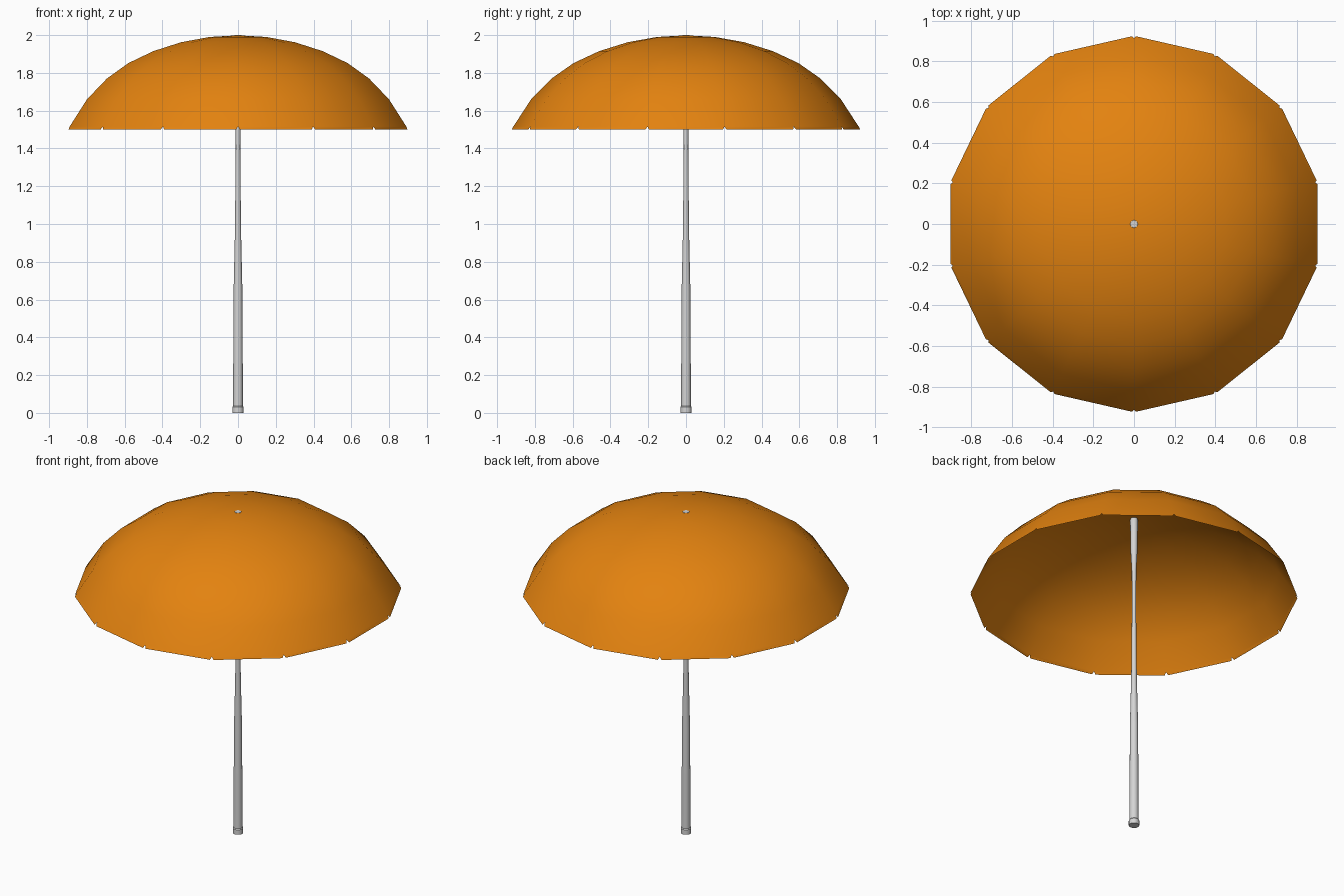
import bpy, bmesh, math
from mathutils import Vector

if "Cube" in bpy.data.objects:
    bpy.data.objects.remove(bpy.data.objects["Cube"])


def material(name, rgb):
    m = bpy.data.materials.new(name)
    m.diffuse_color = (*rgb, 1)
    m.use_nodes = True
    m.node_tree.nodes["Principled BSDF"].inputs["Base Color"].default_value = m.diffuse_color
    return m


def finish(bm, name, mat, angle):
    me = bpy.data.meshes.new(name)
    bm.normal_update()
    bm.to_mesh(me)
    bm.free()
    me.materials.append(mat)
    ob = bpy.data.objects.new(name, me)
    bpy.context.collection.objects.link(ob)
    bpy.ops.object.select_all(action='DESELECT')
    ob.select_set(True)
    bpy.context.view_layer.objects.active = ob
    bpy.ops.object.shade_smooth_by_angle(angle=math.radians(angle))
    return ob


def lathe(bm, profile, n):
    """Rings of vertices joined by quads, from the first profile point to the last."""
    rings = []
    for r, z in profile:
        rings.append([bm.verts.new((r * math.cos(a), r * math.sin(a), z))
                      for a in (math.pi / 2 + 2 * math.pi * i / n for i in range(n))])
    for low, high in zip(rings, rings[1:]):
        for i in range(n):
            j = (i + 1) % n
            bm.faces.new((low[i], low[j], high[j], high[i]))
    return rings


orange = material("orange fabric", (0.77, 0.225, 0.005))
grey = material("light grey metal", (0.66, 0.66, 0.66))

# canopy: fourteen-sided dome
SIDES = 14
bm = bmesh.new()
rings = lathe(bm, [(0.914, 1.516), (0.82, 1.66), (0.712, 1.77), (0.595, 1.852),
                   (0.46, 1.915), (0.31, 1.962), (0.155, 1.99)], SIDES)
apex = bm.verts.new((0, 0, 1.999))
for i in range(SIDES):
    bm.faces.new((rings[-1][i], rings[-1][(i + 1) % SIDES], apex))

# hem: one flap per side, leaving a small notch at every rib
rim = [Vector((0.925 * math.cos(a), 0.925 * math.sin(a), 1.5))
       for a in (math.pi / 2 + 2 * math.pi * i / SIDES for i in range(SIDES))]
for i in range(SIDES):
    j = (i + 1) % SIDES
    a = bm.verts.new(rim[i].lerp(rim[j], 0.025))
    b = bm.verts.new(rim[j].lerp(rim[i], 0.025))
    bm.faces.new((a, b, rings[0][j], rings[0][i]))
finish(bm, "canopy", orange, 60)

# pole: wide lower tube tapering to a thin upper tube, wider again under the top
bm = bmesh.new()
rings = lathe(bm, [(0.026, 0.03), (0.025, 0.3), (0.023, 0.66), (0.016, 0.97),
                   (0.012, 1.4), (0.013, 1.66), (0.02, 1.8), (0.022, 1.99),
                   (0.018, 2.0)], 16)
bm.faces.new(rings[-1])
finish(bm, "pole", grey, 40)

# foot cap
bm = bmesh.new()
rings = lathe(bm, [(0.03, 0.0), (0.03, 0.03), (0.025, 0.037)], 16)
bm.faces.new(rings[0][::-1])
bm.faces.new(rings[-1])
finish(bm, "foot_cap", grey, 30)
